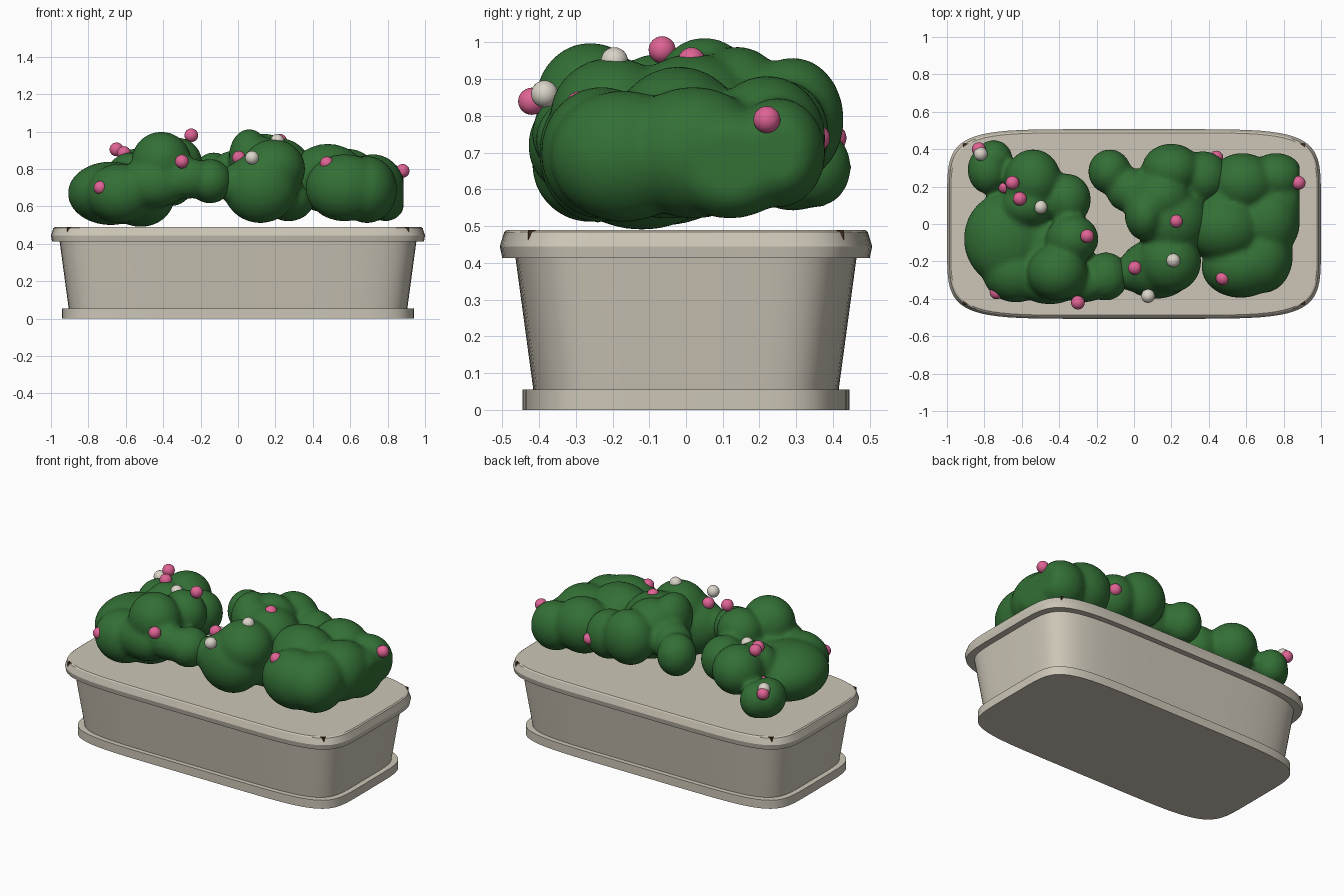
import bpy, bmesh, math
from mathutils import Matrix, Vector

cube = bpy.data.objects.get("Cube")
if cube:
    bpy.data.objects.remove(cube, do_unlink=True)


def material(name, rgb):
    mat = bpy.data.materials.new(name)
    mat.use_nodes = True
    color = (*rgb, 1)
    mat.diffuse_color = color
    bsdf = next(n for n in mat.node_tree.nodes if n.type == 'BSDF_PRINCIPLED')
    bsdf.inputs["Base Color"].default_value = color
    bsdf.inputs["Roughness"].default_value = 0.8
    return mat


STONE = material("warm stone", (0.61, 0.565, 0.475))
SOIL = material("dark soil", (0.05, 0.025, 0.011))
LEAF = material("leaf green", (0.033, 0.16, 0.036))
PINK = material("pink petals", (0.74, 0.125, 0.30))
CREAM = material("cream petals", (0.70, 0.66, 0.58))


def finish(bm, name, mat, angle=None):
    mesh = bpy.data.meshes.new(name)
    bm.to_mesh(mesh)
    bm.free()
    mesh.materials.append(mat)
    obj = bpy.data.objects.new(name, mesh)
    bpy.context.collection.objects.link(obj)
    if angle:
        bpy.ops.object.select_all(action='DESELECT')
        obj.select_set(True)
        bpy.context.view_layer.objects.active = obj
        bpy.ops.object.shade_smooth_by_angle(angle=math.radians(angle))
    return obj


def signed_root(v):
    return math.copysign(abs(v) ** (1 / 3), v)


def rounded_loft(name, profile, segments=72):
    """Stack rounded-rectangle rings given as (half x, half y, z) and cap them."""
    bm = bmesh.new()
    rings = []
    for hx, hy, z in profile:
        angles = [2 * math.pi * (i + 0.5) / segments for i in range(segments)]
        rings.append([bm.verts.new((hx * signed_root(math.cos(a)),
                                    hy * signed_root(math.sin(a)), z)) for a in angles])
    for low, high in zip(rings, rings[1:]):
        for i in range(segments):
            j = (i + 1) % segments
            bm.faces.new((low[i], low[j], high[j], high[i]))
    bm.faces.new(rings[0][::-1])
    bm.faces.new(rings[-1])
    return finish(bm, name, STONE, 25)


# Planter: foot, tapered body and overhanging rim
rounded_loft("planter_foot", [(0.94, 0.445, 0), (0.94, 0.445, 0.055)])
rounded_loft("planter_body", [(0.905, 0.415, 0.05), (0.955, 0.465, 0.42)])
rounded_loft("planter_rim", [(0.995, 0.5, 0.413), (1.0, 0.507, 0.445),
                             (0.988, 0.495, 0.484), (0.98, 0.488, 0.49)])

# Soil block, its corners just showing through the rim
bm = bmesh.new()
bmesh.ops.create_cube(bm, size=1, matrix=Matrix.Translation((0, 0, 0.4645))
                      @ Matrix.Diagonal((1.83, 0.86, 0.05, 1)))
finish(bm, "soil", SOIL)


# Bushes: overlapping ellipsoids fused into soft lumpy masses
def bush(name, lumps):
    bm = bmesh.new()
    for x, y, z, rx, ry, rz in lumps:
        bmesh.ops.create_icosphere(bm, subdivisions=4, radius=1,
                                   matrix=Matrix.Translation((x, y, z))
                                   @ Matrix.Diagonal((rx, ry, rz, 1)))
    for v in bm.verts:
        v.co.x = min(v.co.x, 0.885)
    obj = finish(bm, name, LEAF)
    remesh = obj.modifiers.new("fuse", 'REMESH')
    remesh.mode = 'VOXEL'
    remesh.voxel_size = 0.015
    remesh.use_smooth_shade = True
    smooth = obj.modifiers.new("soften", 'SMOOTH')
    smooth.factor = 0.5
    smooth.iterations = 9


bush("left_side_bush", [
    (-0.68, -0.08, 0.67, 0.23, 0.25, 0.17),
    (-0.63, -0.26, 0.67, 0.18, 0.16, 0.16),
    (-0.52, -0.12, 0.65, 0.18, 0.22, 0.16),
    (-0.54, 0.24, 0.76, 0.15, 0.16, 0.15),
    (-0.57, 0.10, 0.75, 0.14, 0.12, 0.14),
    (-0.78, 0.29, 0.66, 0.11, 0.13, 0.12),
    (-0.75, 0.35, 0.66, 0.10, 0.10, 0.11),
    (-0.36, 0.13, 0.74, 0.13, 0.14, 0.14),
    (-0.33, -0.08, 0.83, 0.14, 0.13, 0.14),
    (-0.41, -0.26, 0.84, 0.16, 0.15, 0.16),
    (-0.45, -0.31, 0.72, 0.18, 0.12, 0.13),
    (-0.27, -0.32, 0.75, 0.14, 0.10, 0.11),
    (-0.15, -0.28, 0.735, 0.12, 0.13, 0.12),
])
bush("middle_bush", [
    (0.12, -0.24, 0.70, 0.20, 0.16, 0.19),
    (0.19, -0.20, 0.80, 0.17, 0.17, 0.16),
    (0.00, -0.26, 0.72, 0.12, 0.10, 0.11),
    (0.20, 0.02, 0.79, 0.20, 0.19, 0.18),
    (0.06, 0.05, 0.86, 0.11, 0.14, 0.155),
    (0.14, 0.14, 0.82, 0.17, 0.14, 0.17),
    (-0.02, 0.18, 0.78, 0.13, 0.12, 0.12),
    (-0.13, 0.28, 0.76, 0.115, 0.12, 0.13),
    (0.20, 0.29, 0.79, 0.16, 0.14, 0.17),
    (0.37, 0.25, 0.75, 0.14, 0.14, 0.15),
    (0.27, -0.05, 0.64, 0.14, 0.17, 0.12),
])
bush("right_side_bush", [
    (0.48, -0.02, 0.75, 0.21, 0.18, 0.185),
    (0.57, -0.23, 0.70, 0.21, 0.165, 0.18),
    (0.69, -0.17, 0.69, 0.16, 0.20, 0.18),
    (0.72, 0.02, 0.70, 0.17, 0.20, 0.18),
    (0.76, 0.25, 0.70, 0.15, 0.13, 0.15),
    (0.79, 0.12, 0.67, 0.12, 0.18, 0.15),
    (0.58, 0.22, 0.74, 0.18, 0.16, 0.17),
    (0.48, 0.10, 0.72, 0.14, 0.14, 0.15),
])


# Blossoms: small round balls scattered over the leaves
def blossoms(name, mat, spots):
    for i, spot in enumerate(spots, 1):
        bm = bmesh.new()
        bmesh.ops.create_icosphere(bm, subdivisions=3, radius=0.037,
                                   matrix=Matrix.Translation(Vector(spot)))
        finish(bm, f"{name}_{i}", mat, 40)


blossoms("pink_blossom", PINK, [
    (-0.83, 0.40, 0.74), (-0.65, 0.22, 0.905), (-0.61, 0.135, 0.885),
    (-0.69, 0.20, 0.70), (-0.25, -0.065, 0.98), (-0.735, -0.365, 0.70),
    (-0.30, -0.42, 0.84), (0.005, -0.235, 0.86), (0.225, 0.015, 0.95),
    (0.475, -0.29, 0.83), (0.44, 0.355, 0.74), (0.88, 0.22, 0.79)])
blossoms("cream_blossom", CREAM, [
    (-0.82, 0.375, 0.76), (-0.50, 0.09, 0.86),
    (0.075, -0.385, 0.86), (0.21, -0.195, 0.95)])
